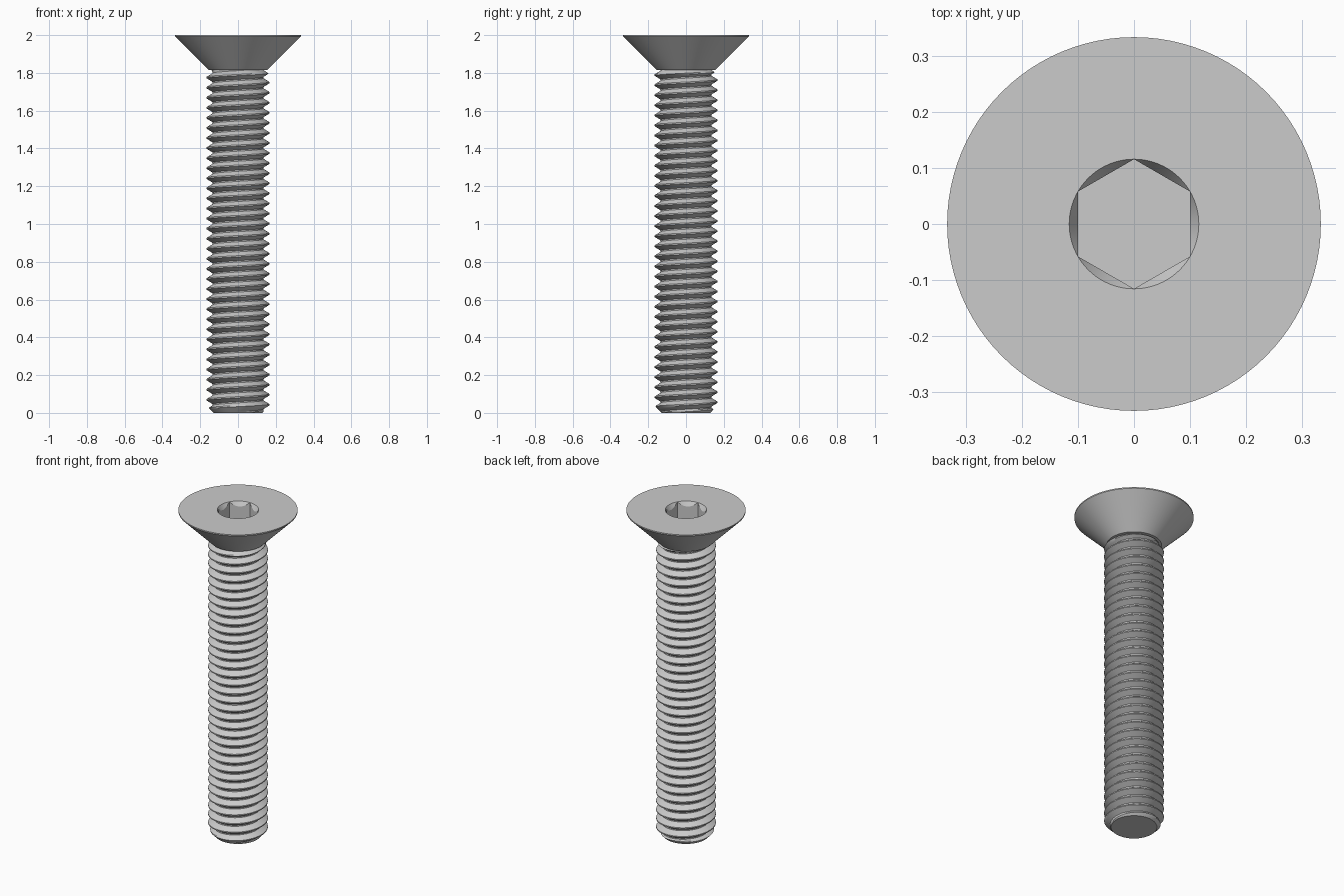
import bpy, bmesh
from math import pi, cos, sin, radians, tau

cube = bpy.data.objects.get("Cube")
if cube:
    bpy.data.objects.remove(cube, do_unlink=True)

SEGS = 96
TOP = 2.0
NECK_Z = 1.815          # underside of the head
PITCH = 0.0533
MAJOR, MINOR = 0.1667, 0.134
CREST_Z = 0.043         # height of the first crest on the +x side
FLAT = 0.1              # half the socket width across flats
SOCKET_R = FLAT / cos(pi / 6)

steel = bpy.data.materials.new("grey steel")
steel.use_nodes = True
grey = (0.6, 0.6, 0.6, 1)
steel.diffuse_color = grey
steel.node_tree.nodes["Principled BSDF"].inputs["Base Color"].default_value = grey


def build(name, rows):
    """Skin rows of polar points (radius, angle, height), close holes, smooth."""
    bm = bmesh.new()
    grid = [[bm.verts.new((r * cos(t), r * sin(t), z)) for r, t, z in row] for row in rows]
    for a, b in zip(grid, grid[1:]):
        for j in range(len(a) - 1):
            bm.faces.new((a[j], a[j + 1], b[j + 1], b[j]))
    bmesh.ops.remove_doubles(bm, verts=bm.verts, dist=1e-5)
    bmesh.ops.dissolve_degenerate(bm, edges=bm.edges, dist=1e-6)
    bmesh.ops.holes_fill(bm, edges=[e for e in bm.edges if e.is_boundary], sides=0)
    bmesh.ops.recalc_face_normals(bm, faces=bm.faces)
    mesh = bpy.data.meshes.new(name)
    bm.to_mesh(mesh)
    bm.free()
    mesh.materials.append(steel)
    obj = bpy.data.objects.new(name, mesh)
    bpy.context.collection.objects.link(obj)
    bpy.ops.object.select_all(action='DESELECT')
    obj.select_set(True)
    bpy.context.view_layer.objects.active = obj
    bpy.ops.object.shade_smooth_by_angle(angle=radians(30))
    return obj


angles = [tau * j / SEGS for j in range(SEGS + 1)]


def ring(r, z):
    return [(r, t, z) for t in angles]


# Countersunk head with a hexagonal socket and a conical lead-in
def hex_radius(t):
    return FLAT / cos((t + pi / 6) % (pi / 3) - pi / 6)


socket_floor = [(hex_radius(t), t, TOP - 0.13) for t in angles]
socket_lip = [(hex_radius(t), t, TOP - 1.73 * (SOCKET_R - hex_radius(t))) for t in angles]
build("countersunk_head", [
    socket_floor, socket_lip, ring(SOCKET_R, TOP),
    ring(0.333, TOP), ring(0.333, TOP - 0.007),
    ring(0.155, NECK_Z), ring(MINOR - 0.01, NECK_Z),
])


# Threaded shank: right-handed helix, chamfered at the tip, fading at the neck
def thread_radius(t, z):
    u = ((z - CREST_Z) / PITCH - t / tau) % 1
    d = min(u, 1 - u)
    k = min(max((d - 1 / 16) / (3 / 8), 0), 1)
    r = MAJOR + (MINOR - MAJOR) * k
    return min(r, 0.128 + z, MINOR + 1.5 * (NECK_Z + 0.001 - z))


def thread_point(t, offset):
    z = CREST_Z + PITCH * (offset + t / tau)
    z = min(max(z, 0), NECK_Z + 0.001)
    return (thread_radius(t, z), t, z)


# Crest edges, flank thirds and root edges over one pitch
offsets = [1 / 16 + i / 8 for i in range(8)]
build("threaded_shank", [
    [thread_point(t, turn + o) for t in angles]
    for turn in range(-3, 36) for o in offsets
])
